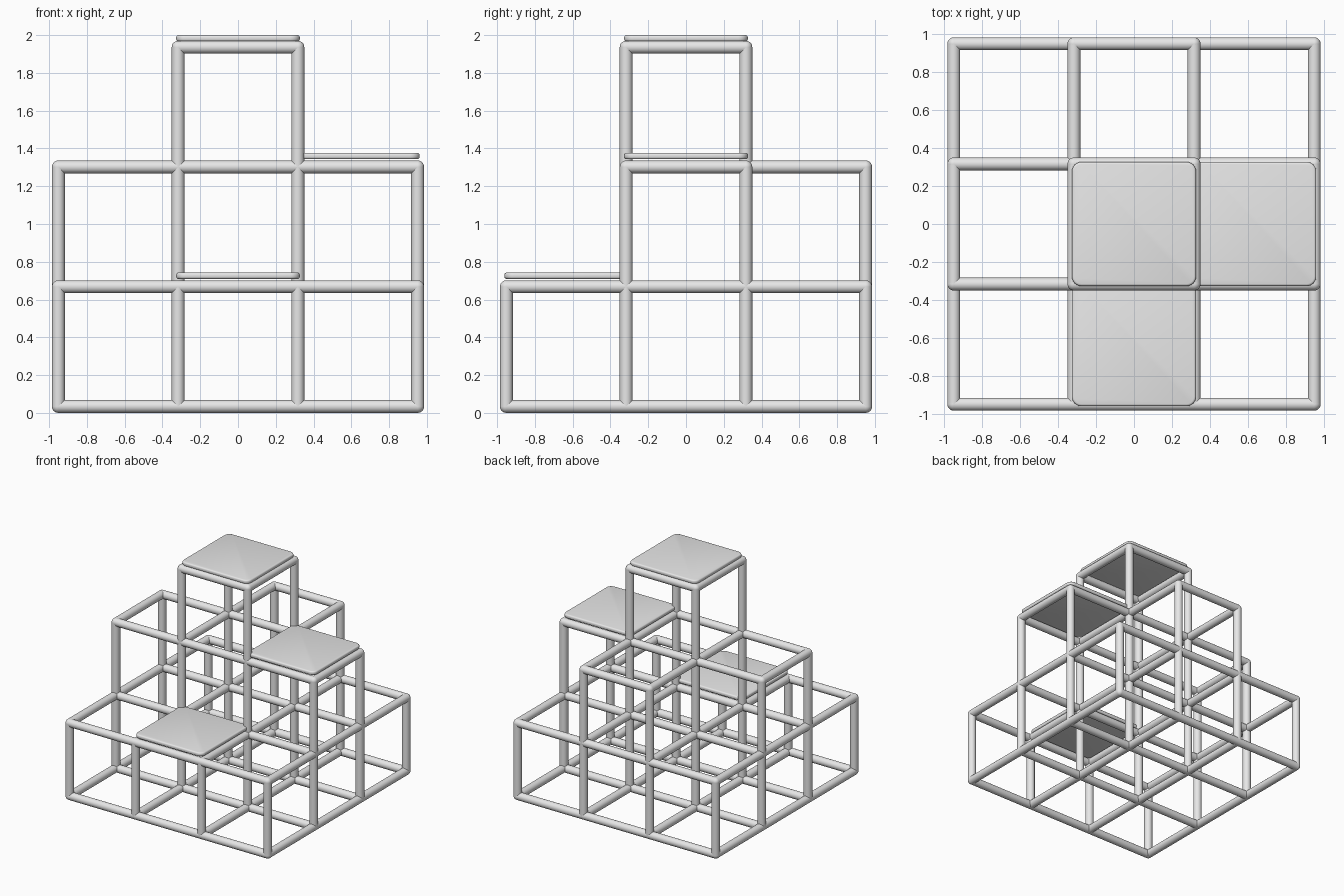
import bpy, bmesh, math
from mathutils import Vector, Matrix

if "Cube" in bpy.data.objects:
    bpy.data.objects.remove(bpy.data.objects["Cube"])

STEP = 0.634      # size of one cube cell
R = 0.034         # tube radius

metal = bpy.data.materials.new("plain grey")
metal.diffuse_color = (0.8, 0.8, 0.8, 1)
metal.use_nodes = True
metal.node_tree.nodes["Principled BSDF"].inputs["Base Color"].default_value = metal.diffuse_color


def node(i, j, k):
    return Vector(((i - 1.5) * STEP, (j - 1.5) * STEP, R + k * STEP))


def finish(name, bm, angle):
    mesh = bpy.data.meshes.new(name)
    bm.to_mesh(mesh)
    bm.free()
    mesh.materials.append(metal)
    ob = bpy.data.objects.new(name, mesh)
    bpy.context.collection.objects.link(ob)
    bpy.ops.object.select_all(action='DESELECT')
    ob.select_set(True)
    bpy.context.view_layer.objects.active = ob
    bpy.ops.object.shade_smooth_by_angle(angle=math.radians(angle))
    return ob


# Cells of the climbing frame: full base, a T of four cells, one tower cell
cells = [(i, j, 0) for i in range(3) for j in range(3)]
cells += [(0, 1, 1), (1, 1, 1), (2, 1, 1), (1, 2, 1), (1, 1, 2)]

# Unique cell edges and corners, so neighbours share their tubes
bars, corners = set(), set()
for c in cells:
    for axis in range(3):
        u, v = [a for a in range(3) if a != axis]
        for du in (0, 1):
            for dv in (0, 1):
                a = list(c)
                a[u] += du
                a[v] += dv
                b = list(a)
                b[axis] += 1
                bars.add((tuple(a), tuple(b)))
                corners.update((tuple(a), tuple(b)))


def tubes(name, vertical):
    bm = bmesh.new()
    for a, b in sorted(bars):
        if (a[2] != b[2]) != vertical:
            continue
        p, q = node(*a), node(*b)
        rot = (q - p).to_track_quat('Z', 'Y').to_matrix().to_4x4()
        bmesh.ops.create_cone(bm, cap_ends=False, segments=20, radius1=R, radius2=R,
                              depth=STEP, matrix=Matrix.Translation((p + q) / 2) @ rot)
    finish(name, bm, 40)


tubes("upright_tubes", True)
tubes("level_tubes", False)

# Rounded joints
bm = bmesh.new()
for c in sorted(corners):
    bmesh.ops.create_uvsphere(bm, u_segments=20, v_segments=12, radius=R,
                              matrix=Matrix.Translation(node(*c)))
finish("tube_joints", bm, 60)


# Platforms: thin slabs with rounded corners and softened rims
def platform(name, x, y, top, size=0.655, thick=0.034, corner=0.05):
    bm = bmesh.new()
    h = size / 2 - corner
    ring = []
    for n, (sx, sy) in enumerate(((1, 1), (-1, 1), (-1, -1), (1, -1))):
        for s in range(7):
            t = math.radians(90 * n + 15 * s)
            ring.append(bm.verts.new((x + sx * h + corner * math.cos(t),
                                      y + sy * h + corner * math.sin(t), top - thick)))
    base = bm.faces.new(ring)
    ext = bmesh.ops.extrude_face_region(bm, geom=[base], use_keep_orig=True)
    up = [g for g in ext["geom"] if isinstance(g, bmesh.types.BMVert)]
    bmesh.ops.translate(bm, verts=up, vec=(0, 0, thick))
    bmesh.ops.recalc_face_normals(bm, faces=bm.faces)
    rims = [e for e in bm.edges if abs(e.verts[0].co.z - e.verts[1].co.z) < 1e-5]
    bmesh.ops.bevel(bm, geom=rims, offset=0.012, segments=3, profile=0.5, affect='EDGES')
    finish(name, bm, 40)


platform("low_platform", 0, -STEP, 0.743)
platform("middle_platform", STEP, 0, 1.377)
platform("top_platform", 0, 0, 2.0)
